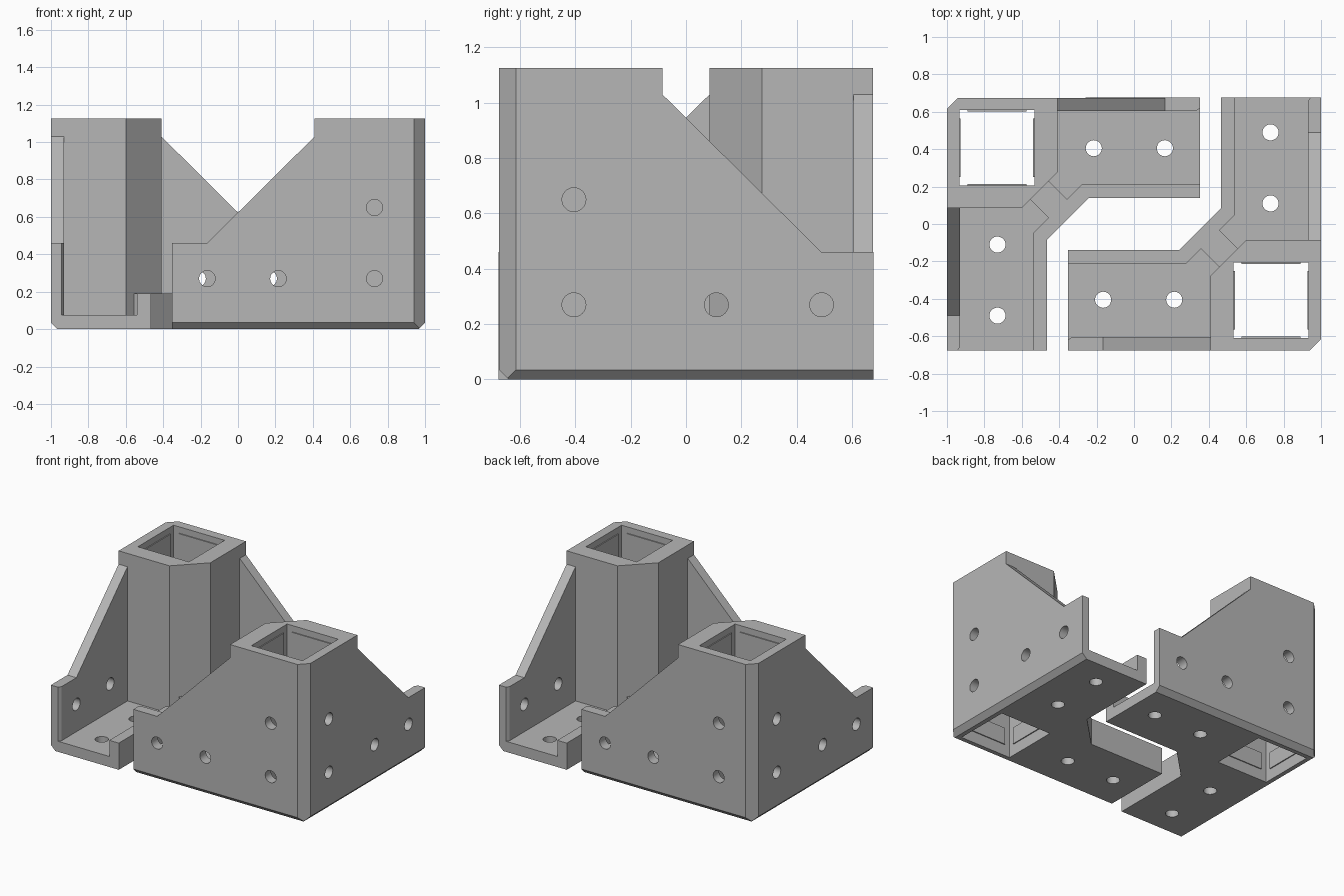
import bpy, bmesh, math
from mathutils import Matrix, Vector

if "Cube" in bpy.data.objects:
    bpy.data.objects.remove(bpy.data.objects["Cube"])

grey = bpy.data.materials.new("plain grey")
grey.use_nodes = True
grey.diffuse_color = (0.47, 0.47, 0.47, 1)
grey.node_tree.nodes["Principled BSDF"].inputs["Base Color"].default_value = grey.diffuse_color

LENGTH, WALL, FLOOR, TOP = 1.352, 0.07, 0.075, 1.125
POST, LOW, CORNER, OUT = 0.59, 0.46, 0.06, 0.535


def place(u, v, z):
    """u and v are the distances in from the two outer walls."""
    return Vector((1 - u, v - 0.675, z))


def swap(points):
    return [(b, a) for a, b in points]


def finish(bm, name):
    bmesh.ops.recalc_face_normals(bm, faces=bm.faces)
    mesh = bpy.data.meshes.new(name)
    bm.to_mesh(mesh)
    bm.free()
    mesh.materials.append(grey)
    obj = bpy.data.objects.new(name, mesh)
    bpy.context.collection.objects.link(obj)
    return obj


def prism(points, lo, hi, axis="z", name="part"):
    """Extrude a 2D outline along z, or an upright profile along u or v."""
    to_3d = {"z": lambda a, b, d: place(a, b, d),
             "v": lambda a, b, d: place(a, d, b),
             "u": lambda a, b, d: place(d, a, b)}[axis]
    bm = bmesh.new()
    face = bm.faces.new([bm.verts.new(to_3d(a, b, lo)) for a, b in points])
    step = to_3d(0, 0, hi) - to_3d(0, 0, lo)
    new = bmesh.ops.extrude_face_region(bm, geom=[face])["geom"]
    bmesh.ops.translate(bm, vec=step, verts=[g for g in new if isinstance(g, bmesh.types.BMVert)])
    return finish(bm, name)


def box(u0, u1, v0, v1, z0, z1):
    return prism([(u0, v0), (u1, v0), (u1, v1), (u0, v1)], z0, z1)


def drill(u, v, z, axis):
    bm = bmesh.new()
    turn = {"z": Matrix(), "u": Matrix.Rotation(math.pi / 2, 4, "Y"),
            "v": Matrix.Rotation(math.pi / 2, 4, "X")}[axis]
    bmesh.ops.create_cone(bm, cap_ends=True, segments=32, radius1=0.043, radius2=0.043,
                          depth=0.22, matrix=Matrix.Translation(place(u, v, z)) @ turn)
    return finish(bm, "drill")


def combine(target, tool, operation):
    tool.hide_render = True
    mod = target.modifiers.new("combine", "BOOLEAN")
    mod.operation, mod.solver, mod.object = operation, "EXACT", tool
    bpy.context.view_layer.objects.active = target
    bpy.ops.object.modifier_apply(modifier=mod.name)
    bpy.data.objects.remove(tool)


# L-shaped floor with chamfered corners
bracket = prism([(CORNER, 0), (LENGTH, 0), (LENGTH, OUT), (0.76, OUT), (OUT, 0.76),
                 (OUT, LENGTH), (0, LENGTH), (0, CORNER)], 0, FLOOR, name="right_bracket")

# Corner post, full height
post = [(CORNER, 0), (POST, 0), (POST, 0.4), (0.4, POST), (0, POST), (0, CORNER)]
parts = [prism(post, 0, TOP)]

# Sloping outer walls
wall = [(CORNER, 0), (LENGTH, 0), (LENGTH, LOW), (1.165, LOW), (POST, 1.03), (POST, TOP), (CORNER, TOP)]
parts += [prism(wall, 0, WALL, axis) for axis in "uv"]

# Low inner lip and the diagonal rib tying it to the post
lip = [(LENGTH, OUT), (0.76, OUT), (OUT, 0.76), (OUT, LENGTH), (LOW, LENGTH),
       (LOW, 0.725), (0.725, LOW), (LENGTH, LOW)]
parts.append(prism(lip, 0, 0.19))
parts.append(prism([(0.53, 0.43), (0.68, 0.58), (0.58, 0.68), (0.43, 0.53)], 0, 0.19))
for part in parts:
    combine(bracket, part, "UNION")

# Square socket through the post
S0, S1 = 0.066, 0.468
cutters = [box(S0, S1, S0, S1, -0.1, TOP + 0.1)]

# Chamfers along the bottom outer edges and on the inner wall ends
edge = [(-0.02, 0.055), (-0.02, -0.02), (0.055, -0.02)]
cutters += [prism(edge, -0.1, LENGTH + 0.1, axis) for axis in "uv"]
end = [(LENGTH + 0.01, 0.049), (LENGTH + 0.01, 0.08), (LENGTH - 0.035, 0.08)]
cutters += [prism(p, FLOOR, LOW + 0.1) for p in (end, swap(end))]

# Screw holes in the floor and walls
for d in (0.785, 1.165):
    cutters += [drill(d, 0.27, 0.04, "z"), drill(0.27, d, 0.04, "z")]
for d, z in ((0.27, 0.27), (0.27, 0.65), (0.785, 0.27), (1.165, 0.27)):
    cutters += [drill(d, 0, z, "v"), drill(0, d, z, "u")]
for cutter in cutters:
    combine(bracket, cutter, "DIFFERENCE")

bpy.ops.object.select_all(action="DESELECT")
bracket.select_set(True)
bpy.context.view_layer.objects.active = bracket
bpy.ops.object.shade_smooth_by_angle(angle=math.radians(25))

# Thin grip pads inside the socket, clear of the screw holes
pads = []
for lo, hi in ((0.08, 0.2), (0.34, 0.58), (0.72, 1.08)):
    for a, b in ((S0, S0 + 0.007), (S1 - 0.007, S1)):
        pads += [box(a, b, 0.11, 0.425, lo, hi), box(0.11, 0.425, a, b, lo, hi)]
for pad in pads:
    pad.name = "right_socket_pad"

# Matching bracket turned half way round
for obj in [bracket] + pads:
    twin = obj.copy()
    twin.name = obj.name.replace("right", "left").split(".")[0]
    twin.rotation_euler.z = math.pi
    bpy.context.collection.objects.link(twin)
